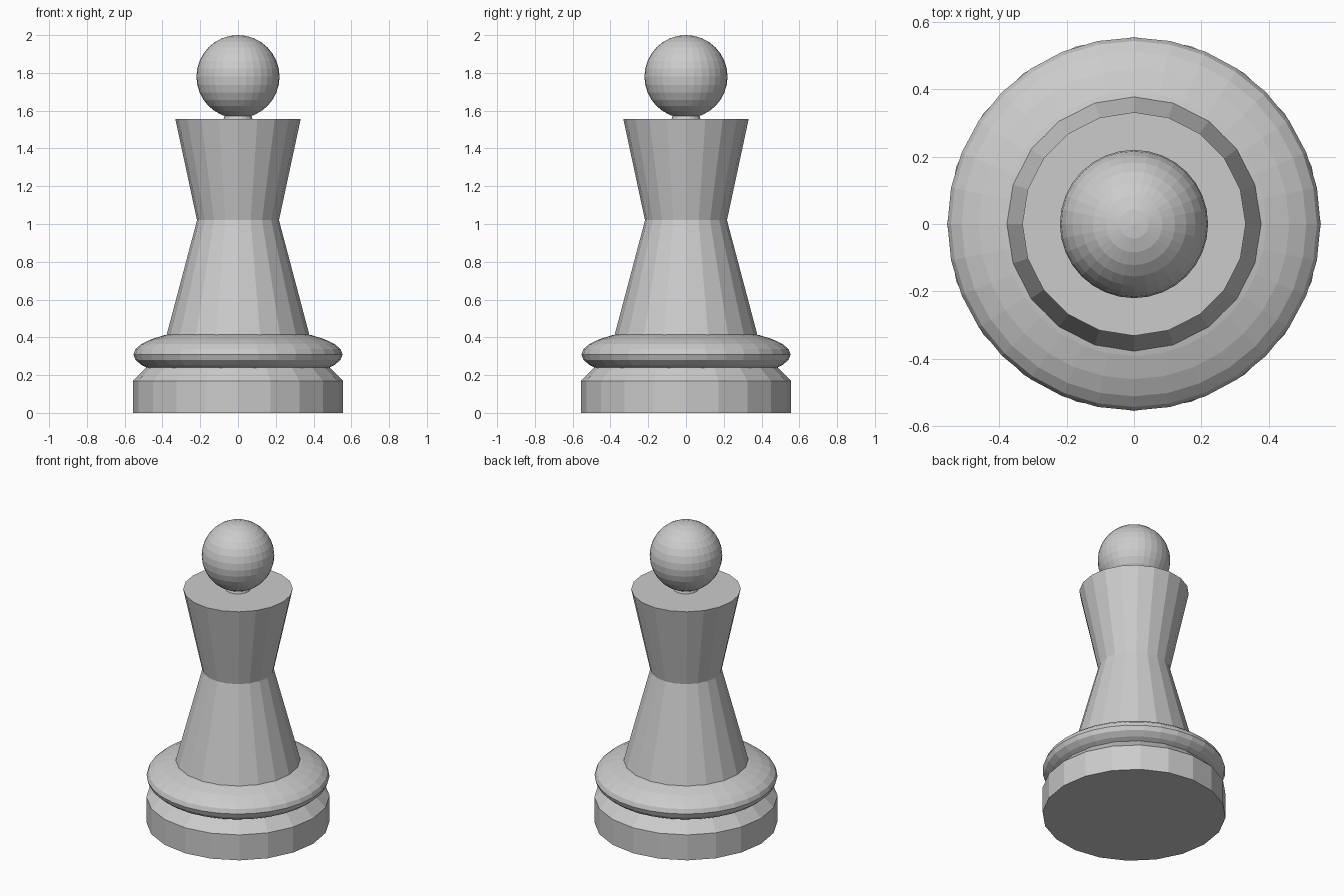
import bpy, bmesh, math

if "Cube" in bpy.data.objects:
    bpy.data.objects.remove(bpy.data.objects["Cube"])


def lathe(name, profile, sides):
    """Closed solid of revolution from (radius, height) points."""
    bm = bmesh.new()
    rings = []
    for r, z in profile:
        rings.append([bm.verts.new((r * math.cos(2 * math.pi * i / sides),
                                    r * math.sin(2 * math.pi * i / sides), z))
                      for i in range(sides)])
    for low, high in zip(rings, rings[1:]):
        for i in range(sides):
            j = (i + 1) % sides
            bm.faces.new((low[i], low[j], high[j], high[i]))
    bm.faces.new(rings[0][::-1])
    bm.faces.new(rings[-1])
    mesh = bpy.data.meshes.new(name)
    bm.to_mesh(mesh)
    bm.free()
    obj = bpy.data.objects.new(name, mesh)
    bpy.context.collection.objects.link(obj)
    return obj


def ball(name, radius, half_height, z):
    """Faceted sphere, optionally squashed."""
    bpy.ops.mesh.primitive_uv_sphere_add(segments=32, ring_count=16, radius=1, location=(0, 0, z))
    obj = bpy.context.object
    obj.name = name
    obj.scale = (radius, radius, half_height)
    bpy.ops.object.transform_apply(location=False, rotation=False, scale=True)
    return obj


# Foot, sloped shoulder and waisted stem in one turned piece
lathe("base_and_stem", [(0.555, 0), (0.555, 0.17), (0.38, 0.345), (0.38, 0.405),
                        (0.217, 1.02), (0.332, 1.557)], 20)

# Squashed collar above the foot
ball("collar", 0.554, 0.144, 0.309)

# Short neck and round head
lathe("neck", [(0.078, 1.55), (0.07, 1.58)], 20)
ball("head", 0.22, 0.22, 1.78)
